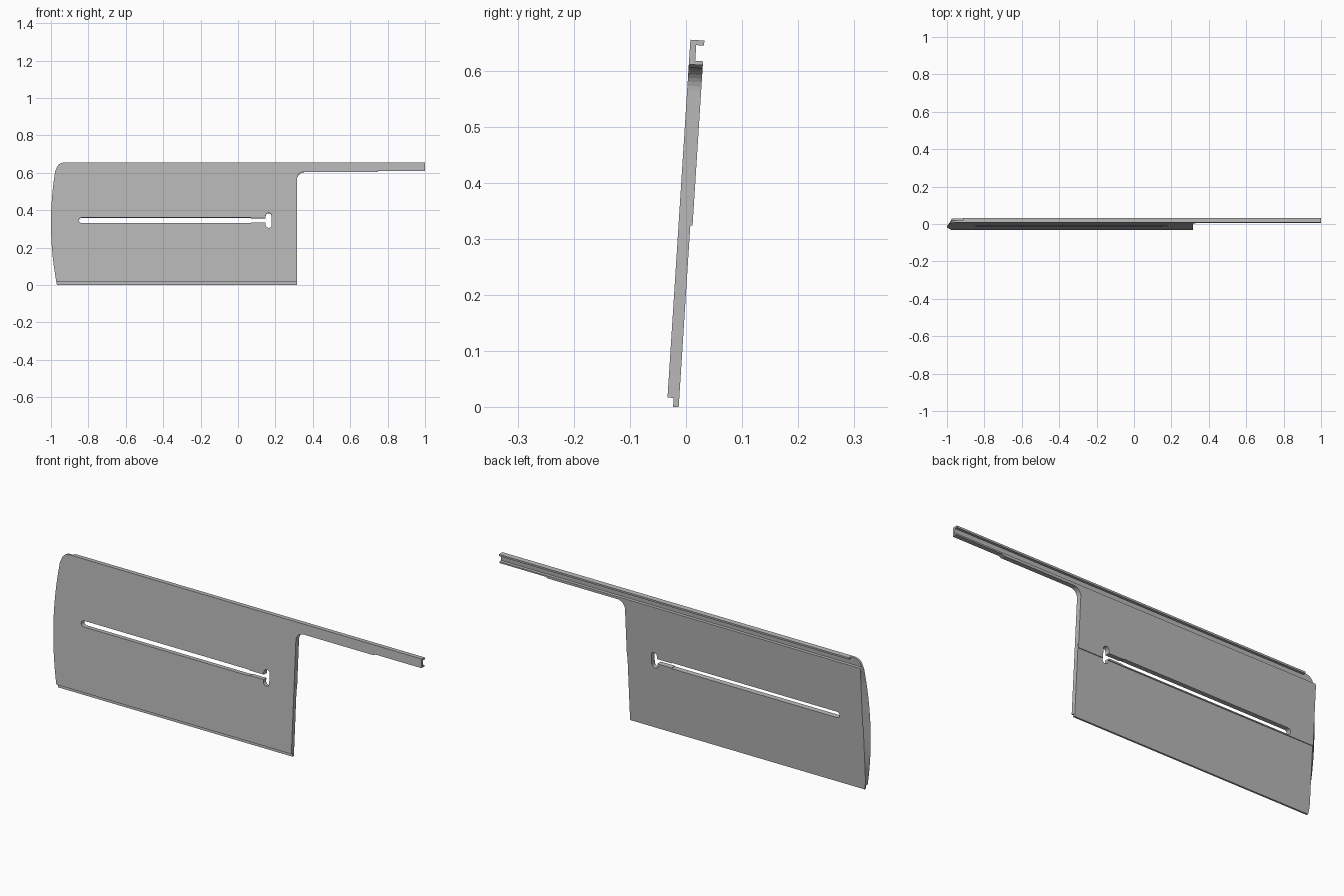
import bpy, bmesh, math
from mathutils import Matrix

if "Cube" in bpy.data.objects:
    bpy.data.objects.remove(bpy.data.objects["Cube"])

grey = bpy.data.materials.new("plain grey")
grey.use_nodes = True
grey.diffuse_color = (0.48, 0.48, 0.48, 1)
grey.node_tree.nodes["Principled BSDF"].inputs["Base Color"].default_value = grey.diffuse_color

THICK, SEAM, TOP, SIDE = 0.025, 0.325, 0.655, 0.315
CHAMFER_X = -0.975


def prism(name, outline, w0, w1, clip=-9):
    """Loft an (x, height) outline through the depth; clip chamfers the back's left edge."""
    bm = bmesh.new()
    front = [bm.verts.new((x, w0, z)) for x, z in outline]
    back = [bm.verts.new((max(x, clip), w1, z)) for x, z in outline]
    bm.faces.new(front)
    bm.faces.new(back[::-1])
    n = len(outline)
    for i in range(n):
        j = (i + 1) % n
        bm.faces.new((front[i], back[i], back[j], front[j]))
    bmesh.ops.recalc_face_normals(bm, faces=bm.faces)
    mesh = bpy.data.meshes.new(name)
    bm.to_mesh(mesh)
    bm.free()
    mesh.materials.append(grey)
    obj = bpy.data.objects.new(name, mesh)
    bpy.context.collection.objects.link(obj)
    return obj


def arc(cx, cz, r, a0, a1, n=8):
    angles = [math.radians(a0 + (a1 - a0) * i / n) for i in range(n + 1)]
    return [(cx + r * math.cos(a), cz + r * math.sin(a)) for a in angles]


def rect(x0, x1, z0, z1):
    return [(x0, z0), (x1, z0), (x1, z1), (x0, z1)]


def bowed_edge(z0, z1, n=12):
    zs = [z0 + (z1 - z0) * i / n for i in range(n + 1)]
    return [(-1 + 0.03 * ((z - 0.33) / 0.32) ** 2, z) for z in zs]


def cut(obj, cutters):
    for c in cutters:
        mod = obj.modifiers.new("cut", "BOOLEAN")
        mod.operation, mod.solver, mod.object = "DIFFERENCE", "EXACT", c
    bpy.context.view_layer.update()
    result = bpy.data.meshes.new_from_object(obj.evaluated_get(bpy.context.evaluated_depsgraph_get()))
    obj.modifiers.clear()
    obj.data = result


# Upper plate with rounded corner and long arm
upper_outline = (bowed_edge(SEAM, 0.61)
                 + arc(-0.93, 0.613, 0.042, 170, 90)
                 + [(1, TOP), (1, 0.611), (0.75, 0.611), (0.735, 0.605)]
                 + arc(SIDE + 0.04, 0.565, 0.04, 90, 180)
                 + [(SIDE, SEAM)])
upper = prism("upper_plate_and_arm", upper_outline, 0, THICK, CHAMFER_X)

# Lower plate, slightly thinner
lower_outline = bowed_edge(0, SEAM) + [(SIDE, SEAM), (SIDE, 0)]
lower = prism("lower_plate", lower_outline, 0, 0.021, CHAMFER_X)

# Cutters: long slot, its neck and cross-shaped end
slot = prism("slot_cutter", arc(-0.835, 0.345, 0.015, 90, 270) + [(0.07, 0.33), (0.07, 0.36)], -0.1, 0.1)
neck = prism("neck_cutter", rect(0.06, 0.16, 0.333, 0.357), -0.1, 0.1)
end = prism("slot_end_cutter", arc(0.164, 0.369, 0.016, 0, 180) + arc(0.164, 0.321, 0.016, 180, 360), -0.1, 0.1)
# Rail channel, open rail corner, and front step along the bottom
channel = prism("channel_cutter", rect(-1.1, 1.1, 0.618, 0.646), 0.011, 0.1)
corner = prism("rail_corner_cutter", rect(-1.1, -0.915, 0.63, 0.7), 0.011, 0.1)
step = prism("bottom_step_cutter", rect(-1.1, 1.1, -0.1, 0.016), -0.1, 0.011)

cut(upper, [slot, neck, end, channel, corner])
cut(lower, [slot, neck, end, step])
for c in (slot, neck, end, channel, corner, step):
    bpy.data.objects.remove(c)

# Six-sided hinge pin at the plate's side
pin = prism("hinge_pin", arc(0, 0, 0.0095, 0, 300, 5), -0.05, 0.05)
pin.data.transform(Matrix.Translation((SIDE - 0.049, 0.0105, 0.342)) @ Matrix.Rotation(math.pi / 2, 4, "Z"))

# Lean the whole assembly backwards
lean = Matrix.Translation((0, -0.034, 0.0013)) @ Matrix.Rotation(-math.radians(3.66), 4, "X")
for obj in (upper, lower, pin):
    obj.data.transform(lean)
    obj.data.update()
